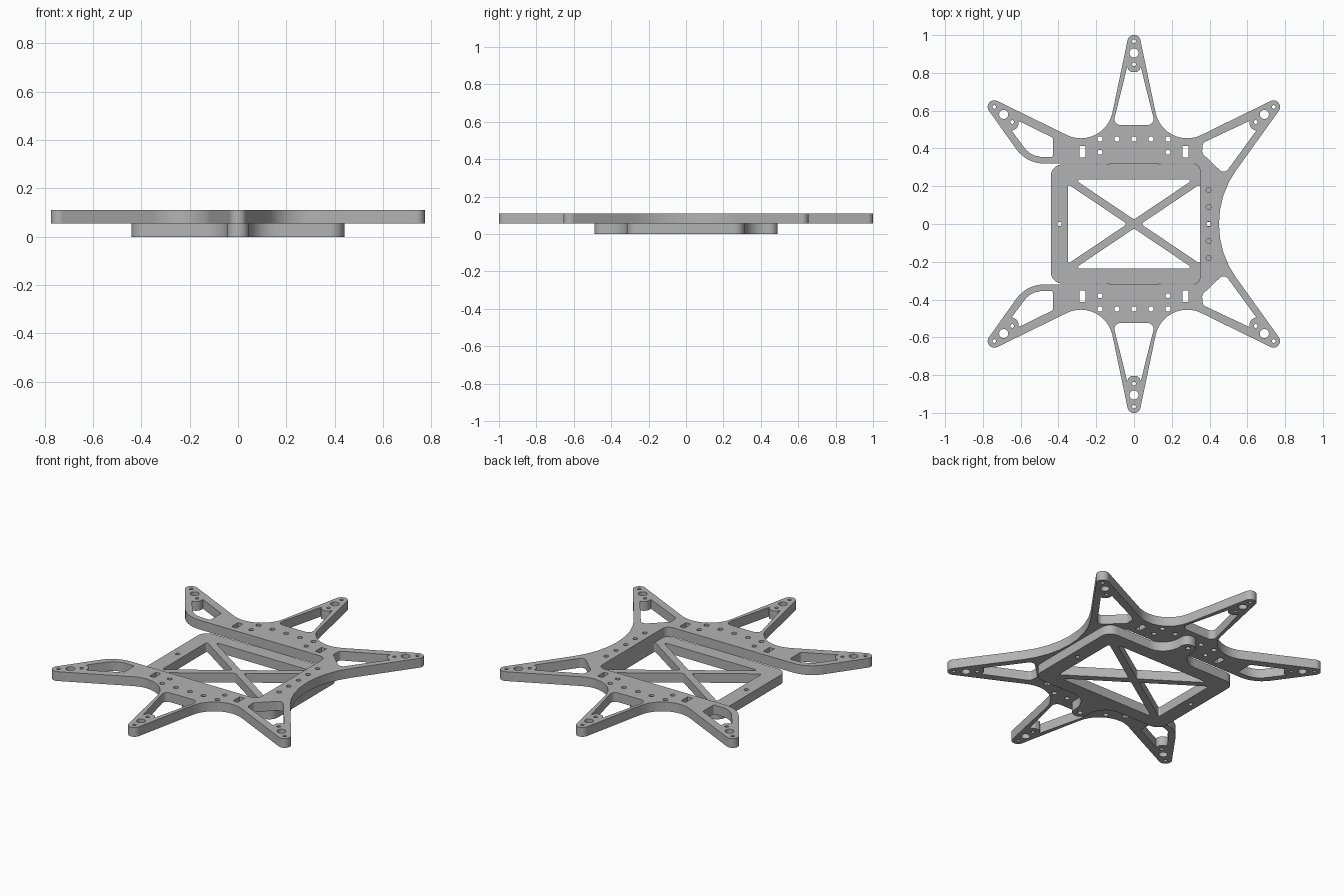
import bpy, bmesh, math
from mathutils import Vector

if "Cube" in bpy.data.objects:
    bpy.data.objects.remove(bpy.data.objects["Cube"])

THICK = 0.055

# Single grey material
grey = bpy.data.materials.new("plain_grey")
grey.use_nodes = True
colour = (0.45, 0.45, 0.45, 1)
grey.diffuse_color = colour
grey.node_tree.nodes["Principled BSDF"].inputs["Base Color"].default_value = colour


def rounded(corners):
    """Loop of (x, y, radius) corners with each corner filleted."""
    pts = []
    for i, (x, y, r) in enumerate(corners):
        p = Vector((x, y))
        a = (Vector(corners[i - 1][:2]) - p).normalized()
        b = (Vector(corners[(i + 1) % len(corners)][:2]) - p).normalized()
        if r == 0:
            pts.append(p)
            continue
        half = a.angle(b) / 2
        centre = p + (a + b).normalized() * r / math.sin(half)
        start = p + a * r / math.tan(half) - centre
        end = p + b * r / math.tan(half) - centre
        sweep = start.angle_signed(end)
        steps = max(3, math.ceil(abs(sweep) / math.radians(9)))
        for k in range(steps + 1):
            t = -sweep * k / steps
            c, s = math.cos(t), math.sin(t)
            pts.append(centre + Vector((start.x * c - start.y * s, start.x * s + start.y * c)))
    return pts


def circle(x, y, r, n=24):
    return [Vector((x + r * math.cos(math.tau * k / n), y + r * math.sin(math.tau * k / n)))
            for k in range(n)]


def rect(x, y, w, h):
    return rounded([(x - w, y - h, 0), (x + w, y - h, 0), (x + w, y + h, 0), (x - w, y + h, 0)])


def flip(loop, sx=1, sy=-1):
    return [Vector((p.x * sx, p.y * sy)) for p in loop]


def plate(name, loops, z):
    """Extrude an outline with holes into a plate whose underside is at z."""
    curve = bpy.data.curves.new(name + "_profile", "CURVE")
    curve.dimensions = "2D"
    curve.fill_mode = "BOTH"
    curve.extrude = THICK / 2
    for loop in loops:
        spline = curve.splines.new("POLY")
        spline.points.add(len(loop) - 1)
        for point, p in zip(spline.points, loop):
            point.co = (p.x, p.y, 0, 1)
        spline.use_cyclic_u = True
    temp = bpy.data.objects.new(name + "_profile", curve)
    bpy.context.collection.objects.link(temp)
    graph = bpy.context.evaluated_depsgraph_get()
    mesh = bpy.data.meshes.new_from_object(temp.evaluated_get(graph))
    bpy.data.objects.remove(temp)
    bm = bmesh.new()
    bm.from_mesh(mesh)
    bmesh.ops.remove_doubles(bm, verts=bm.verts, dist=0.0001)
    bmesh.ops.recalc_face_normals(bm, faces=bm.faces)
    bm.to_mesh(mesh)
    bm.free()
    mesh.name = name
    mesh.materials.clear()
    mesh.materials.append(grey)
    obj = bpy.data.objects.new(name, mesh)
    obj.location.z = z + THICK / 2
    bpy.context.collection.objects.link(obj)
    bpy.ops.object.select_all(action="DESELECT")
    obj.select_set(True)
    bpy.context.view_layer.objects.active = obj
    bpy.ops.object.shade_smooth_by_angle(angle=math.radians(30))
    return obj


# Upper plate outline: six arms around a bay open towards -x
half = [
    (0.45, 0.158, 0.48),      # side hollow
    (0.848, 0.712, 0.035),    # corner arm tip
    (0.159, 0.375, 0.17),     # valley
    (0, 1.137, 0.035),        # middle arm tip
    (-0.159, 0.375, 0.17),
    (-0.848, 0.712, 0.035),
    (-0.569, 0.32, 0.18),     # heel of the arm beside the open end
    (0.35, 0.32, 0.04),       # bay corner
]
outline = rounded(half + [(x, -y, r) for x, y, r in reversed(half)])

# Pockets in the arms, each ending in a round boss
boss = [(0.612, 0.546, 0), (0.59, 0.497, 0.04), (0.648, 0.495, 0)]
middle_pocket = rounded([(-0.112, 0.525, 0.03), (-0.036, 0.832, 0), (-0.025, 0.805, 0.025),
                         (0.025, 0.805, 0.025), (0.036, 0.832, 0), (0.112, 0.525, 0.03)])
closed_pocket = rounded([(0.365, 0.43, 0.025)] + boss
                        + [(0.478, 0.262, 0.03), (0.36, 0.375, 0.025)])
open_pocket = rounded([(-0.43, 0.457, 0.008)] + [(-x, y, r) for x, y, r in boss]
                      + [(-0.544, 0.355, 0.12), (-0.43, 0.355, 0.008)])

holes = [middle_pocket, closed_pocket, open_pocket]
# Motor mount holes
holes += [circle(0, 0.905, 0.024), circle(0, 0.967, 0.01), circle(0, 0.845, 0.01)]
for side in (1, -1):
    holes += [circle(side * 0.69, 0.58, 0.024), circle(side * 0.74, 0.62, 0.01),
              circle(side * 0.645, 0.54, 0.01)]
    # Strap slot and second-row hole
    holes += [rect(side * 0.273, 0.383, 0.016, 0.03), circle(side * 0.18, 0.38, 0.013)]
# Row of mounting holes
holes += [circle(0.09 * i, 0.45, 0.014) for i in range(-2, 3)]
holes += [flip(h) for h in holes]
# Column of holes along the closed side
holes += [circle(0.395, 0.09 * i, 0.013) for i in range(-2, 3)]
plate("arm_plate", [outline] + holes, THICK)

# Lower tray: rectangular frame with a lug on each long side
quarter = [(0.44, 0.315, 0.06), (0.045, 0.315, 0.115), (0.045, 0.49, 0.043)]
upper = quarter + [(-x, y, r) for x, y, r in reversed(quarter)]
tray_outline = rounded(upper + [(x, -y, r) for x, y, r in reversed(upper)])

# Triangular openings that leave diagonal cross braces
long_gap = rounded([(0, 0.024, 0.012), (0.314, 0.235, 0.008), (-0.314, 0.235, 0.008)])
end_gap = rounded([(0.036, 0, 0.012), (0.35, 0.211, 0.008), (0.35, -0.211, 0.008)])
tray_holes = [long_gap, flip(long_gap), end_gap, flip(end_gap, -1, 1)]
for side in (1, -1):
    tray_holes += [circle(0, side * 0.45, 0.014), circle(side * 0.395, 0, 0.012)]
plate("braced_tray", [tray_outline] + tray_holes, 0)
